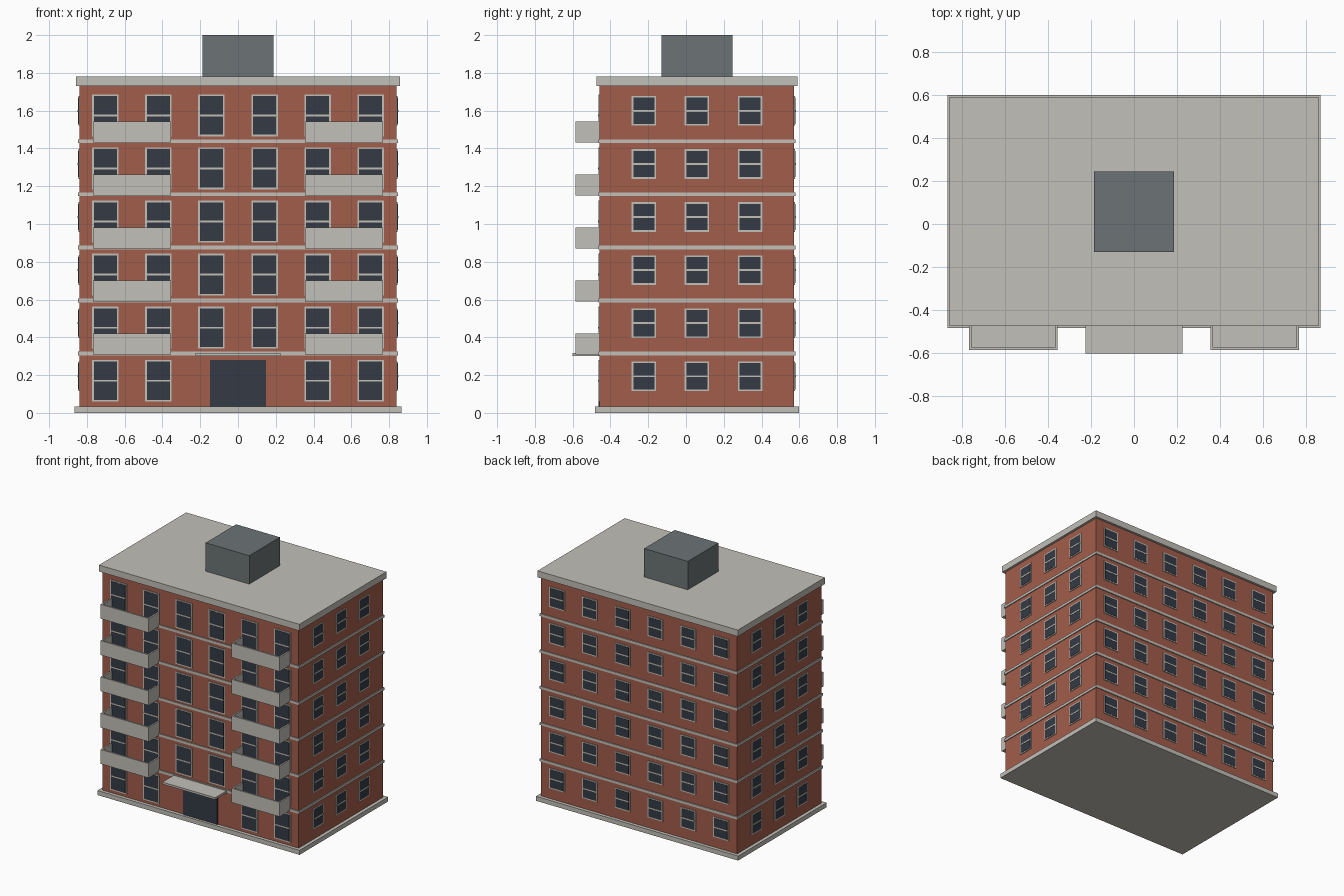
import bpy
import bmesh
from mathutils import Matrix, Vector

cube = bpy.data.objects.get("Cube")
if cube:
    bpy.data.objects.remove(cube, do_unlink=True)


def material(name, rgb):
    mat = bpy.data.materials.new(name)
    mat.use_nodes = True
    colour = (*rgb, 1)
    mat.diffuse_color = colour
    mat.node_tree.nodes["Principled BSDF"].inputs["Base Color"].default_value = colour
    return mat


BRICK = material("red brick", (0.36, 0.11, 0.068))
CONCRETE = material("pale concrete", (0.54, 0.525, 0.48))
GLASS = material("dark glass", (0.034, 0.042, 0.06))
METAL = material("grey metal", (0.15, 0.174, 0.182))


def add_box(bm, low, high, matrix=Matrix(), slot=0):
    low, high = Vector(low), Vector(high)
    size = Matrix.Diagonal((*(high - low), 1))
    made = bmesh.ops.create_cube(bm, size=1,
                                 matrix=matrix @ Matrix.Translation((low + high) / 2) @ size)
    for vert in made["verts"]:
        for face in vert.link_faces:
            face.material_index = slot


def finish(bm, name, *mats):
    mesh = bpy.data.meshes.new(name)
    bm.to_mesh(mesh)
    bm.free()
    for mat in mats:
        mesh.materials.append(mat)
    obj = bpy.data.objects.new(name, mesh)
    bpy.context.collection.objects.link(obj)
    return obj


def box(name, low, high, mat):
    bm = bmesh.new()
    add_box(bm, low, high)
    return finish(bm, name, mat)


# Main dimensions
HALF_W, HALF_D, MID_Y = 0.84, 0.515, 0.058
FRONT = MID_Y - HALF_D
FLOORS, STEP = 6, 0.281
BAY = 0.281


def centred_box(name, grow, z0, z1, mat):
    return box(name, (-HALF_W - grow, FRONT - grow, z0),
               (HALF_W + grow, MID_Y + HALF_D + grow, z1), mat)


# Building shell, plinth, storey bands and roof
centred_box("brick_walls", 0, 0.02, 1.75, BRICK)
centred_box("plinth", 0.026, 0, 0.035, CONCRETE)
centred_box("roof_cornice", 0.018, 1.73, 1.78, CONCRETE)
for i in range(1, FLOORS):
    z = 0.033 + STEP * i
    centred_box(f"storey_band_{i}", 0.007, z - 0.01, z + 0.01, CONCRETE)
box("rooftop_plant_room", (-0.187, MID_Y - 0.187, 1.78),
    (0.187, MID_Y + 0.187, 2), METAL)


def window(bm, matrix, width, height):
    """Frame, proud pane and crossbar on a wall facing local -y."""
    w, h, rim = width / 2, height / 2, 0.009
    add_box(bm, (-w, -0.005, -h), (w, 0.002, h), matrix)
    add_box(bm, (rim - w, -0.007, rim - h), (w - rim, 0, h - rim), matrix, 1)
    add_box(bm, (rim - w, -0.009, -0.005), (w - rim, 0, 0.005), matrix)


def window_wall(name, turn, distance, columns, width, height, base, skip=()):
    bm = bmesh.new()
    wall = Matrix.Translation((0, MID_Y, 0)) @ Matrix.Rotation(turn, 4, "Z")
    for floor in range(FLOORS):
        for col in range(columns):
            if (floor, col) in skip:
                continue
            x = (col - (columns - 1) / 2) * BAY
            place = Matrix.Translation((x, -distance, base + floor * STEP))
            window(bm, wall @ place, width, height)
    return finish(bm, name, CONCRETE, GLASS)


# Windows: tall ones in front, short ones on the other walls
QUARTER = 1.5707963
window_wall("front_windows", 0, HALF_D, 6, 0.14, 0.222, 0.17, {(0, 2), (0, 3)})
window_wall("left_windows", QUARTER, HALF_W, 3, 0.13, 0.157, 0.194)
window_wall("back_windows", 2 * QUARTER, HALF_D, 6, 0.13, 0.157, 0.194)
window_wall("right_windows", -QUARTER, HALF_W, 3, 0.13, 0.157, 0.194)

# Entrance
box("entrance_door", (-0.147, FRONT - 0.007, 0.035), (0.147, FRONT + 0.002, 0.281), GLASS)
box("entrance_canopy", (-0.226, -0.602, 0.301), (0.226, FRONT, 0.317), CONCRETE)

# Balconies: open trays with thin parapets
OUT, WALL = -0.586, 0.012
for side, sign in (("left", 1), ("right", -1)):
    x0, x1 = sorted((sign * 0.355, sign * 0.767))
    for i in range(1, FLOORS):
        z = 0.027 + STEP * i
        top = z + 0.111
        bm = bmesh.new()
        add_box(bm, (x0, OUT, z), (x1, FRONT, z + 0.018))
        add_box(bm, (x0, OUT, z), (x1, OUT + WALL, top))
        add_box(bm, (x0, OUT, z), (x0 + WALL, FRONT, top))
        add_box(bm, (x1 - WALL, OUT, z), (x1, FRONT, top))
        finish(bm, f"{side}_balcony_{i}", CONCRETE)
